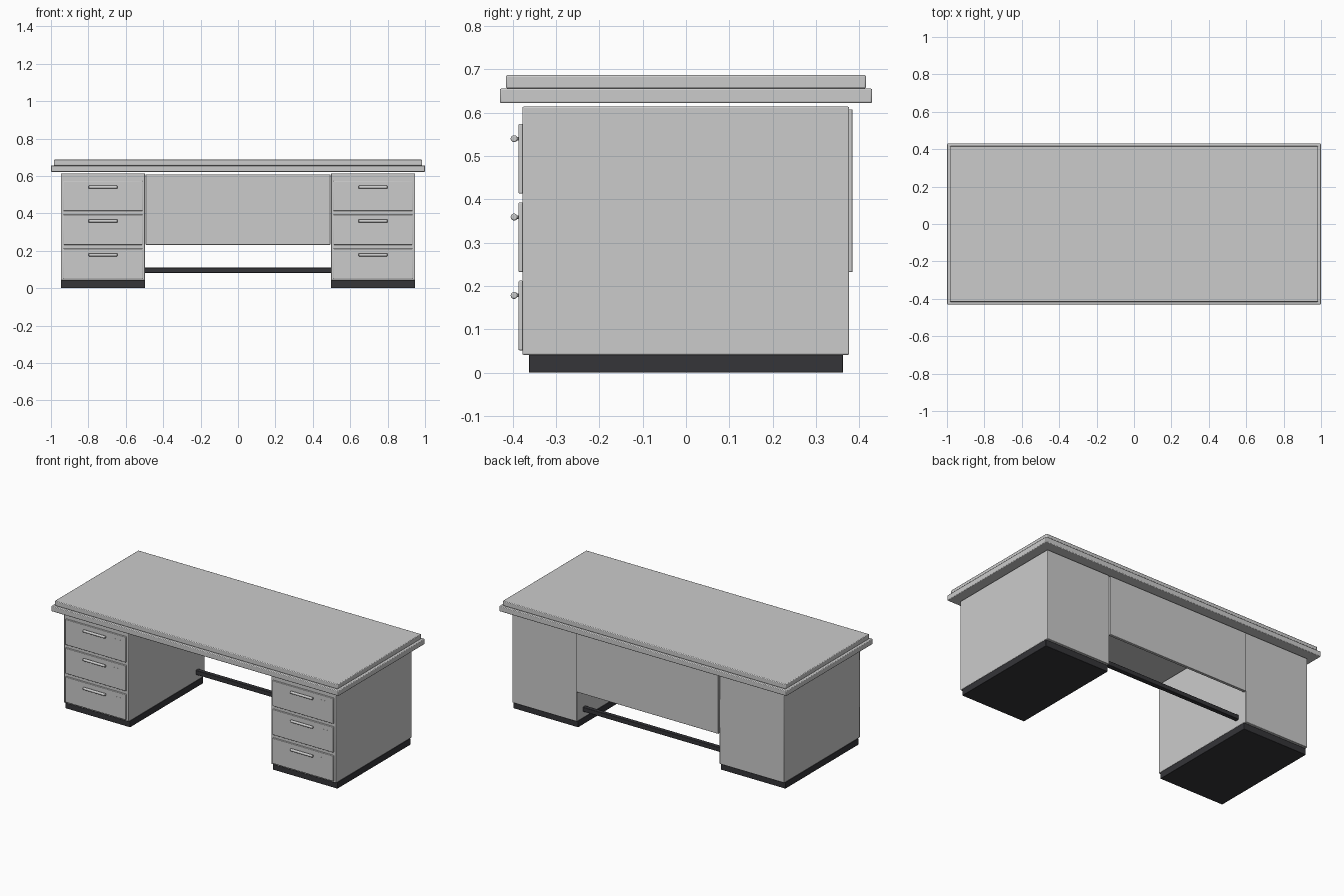
import bpy
from math import pi

if "Cube" in bpy.data.objects:
    bpy.data.objects.remove(bpy.data.objects["Cube"])

dark = bpy.data.materials.new("dark_grey")
dark.diffuse_color = (0.035, 0.035, 0.04, 1)
dark.use_nodes = True
dark.node_tree.nodes["Principled BSDF"].inputs["Base Color"].default_value = dark.diffuse_color


def finish(ob, name, bevel, mat):
    ob.name = name
    if bevel:
        mod = ob.modifiers.new("soft_edges", "BEVEL")
        mod.width = bevel
        mod.segments = 2
    if mat:
        ob.data.materials.append(mat)
    bpy.ops.object.shade_smooth_by_angle()
    return ob


def box(name, x, y, z, bevel=0.003, mat=None):
    """Box from (min, max) ranges on each axis."""
    bpy.ops.mesh.primitive_cube_add(size=1, location=[(a + b) / 2 for a, b in (x, y, z)])
    ob = bpy.context.object
    ob.scale = [b - a for a, b in (x, y, z)]
    bpy.ops.object.transform_apply(location=False, rotation=False, scale=True)
    return finish(ob, name, bevel, mat)


def rod(name, loc, radius, length, rot, bevel=0):
    bpy.ops.mesh.primitive_cylinder_add(vertices=20, radius=radius, depth=length,
                                        location=loc, rotation=rot)
    return finish(bpy.context.object, name, bevel, None)


# Two-layer desktop
box("desktop_lower", (-1, 1), (-0.43, 0.43), (0.622, 0.656), 0.004)
box("desktop_upper", (-0.985, 0.985), (-0.416, 0.416), (0.656, 0.687), 0.004)

# Drawer pedestals
for side, cx in (("left", -0.722), ("right", 0.722)):
    box(f"{side}_pedestal", (cx - 0.225, cx + 0.225), (-0.378, 0.377), (0.041, 0.614))
    box(f"{side}_plinth", (cx - 0.225, cx + 0.225), (-0.363, 0.363), (0, 0.041), 0.002, dark)
    for i in range(3):
        z = 0.051 + 0.181 * i
        tag = f"{side}_{('bottom', 'middle', 'top')[i]}"
        box(f"{tag}_drawer_front", (cx - 0.212, cx + 0.212), (-0.387, -0.376), (z, z + 0.161))
        # Bar handle on two posts
        hz = z + 0.127
        rod(f"{tag}_handle", (cx, -0.397, hz), 0.008, 0.155, (0, pi / 2, 0), 0.003)
        for s in (-1, 1):
            rod(f"{tag}_handle_post", (cx + s * 0.055, -0.391, hz), 0.004, 0.012, (pi / 2, 0, 0))
        # Plain label plate
        box(f"{tag}_label_plate", (cx + 0.126, cx + 0.182), (-0.3876, -0.386),
            (hz - 0.004, hz + 0.004), 0)

# Modesty panel and foot rail between the pedestals
box("modesty_panel", (-0.494, 0.494), (0.367, 0.385), (0.232, 0.608), 0.002)
box("foot_rail", (-0.5, 0.5), (0.29, 0.317), (0.082, 0.11), 0.003, dark)
